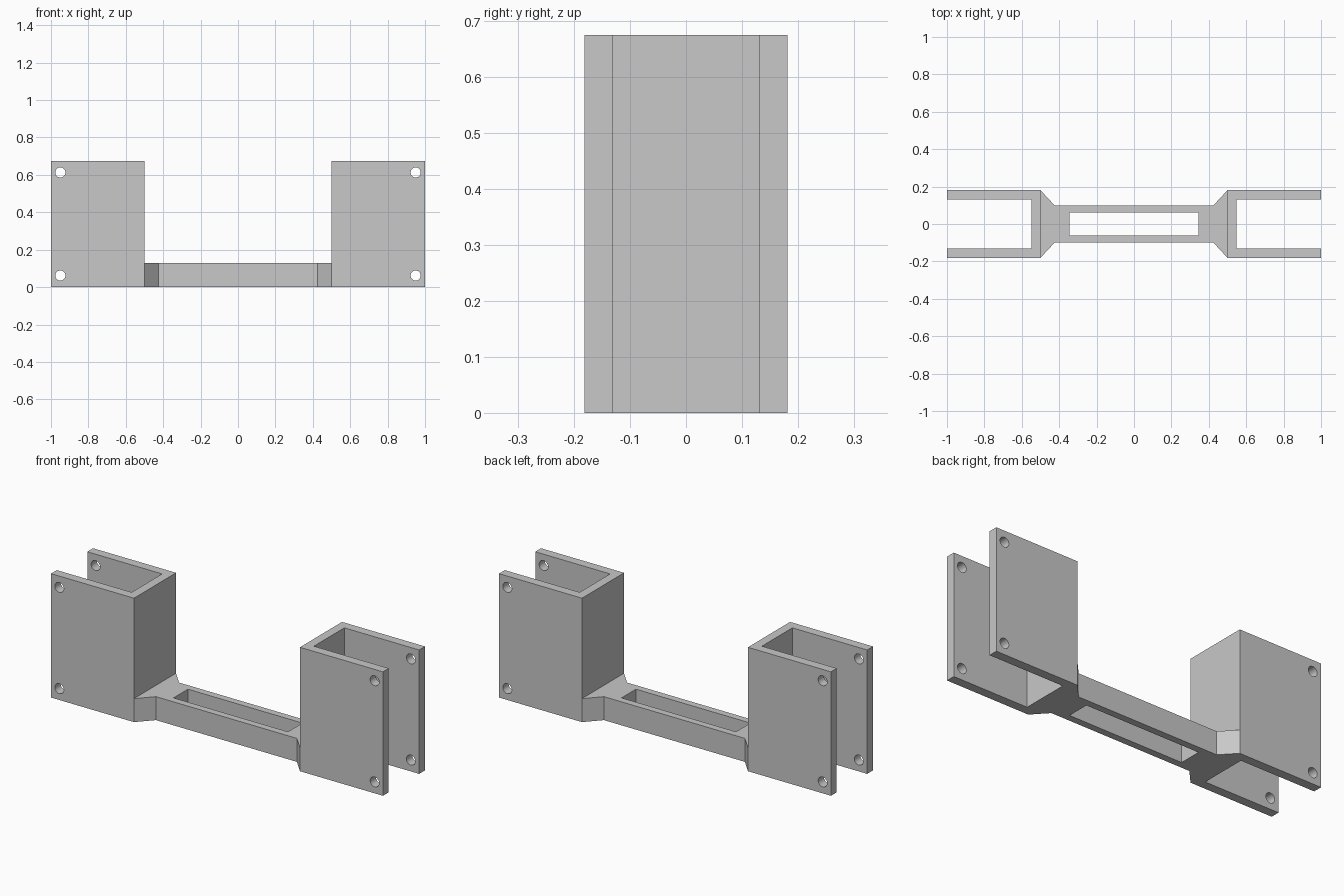
import bpy
import bmesh
import math
from mathutils import Matrix

default = bpy.data.objects.get("Cube")
if default:
    bpy.data.objects.remove(default, do_unlink=True)

HEIGHT = 0.675       # socket height
BAR_HEIGHT = 0.128   # bridge height
HALF_DEPTH = 0.181   # socket outer half depth
INNER_DEPTH = 0.131  # socket inner half depth

grey = bpy.data.materials.new("plain grey")
grey.use_nodes = True
colour = (0.58, 0.58, 0.58, 1)
grey.diffuse_color = colour
grey.node_tree.nodes["Principled BSDF"].inputs["Base Color"].default_value = colour


def add_object(name, bm):
    bmesh.ops.recalc_face_normals(bm, faces=bm.faces[:])
    mesh = bpy.data.meshes.new(name)
    bm.to_mesh(mesh)
    bm.free()
    mesh.materials.append(grey)
    obj = bpy.data.objects.new(name, mesh)
    bpy.context.collection.objects.link(obj)
    return obj


def prism(name, outline, z0, z1):
    """Extrude a plan outline upward."""
    bm = bmesh.new()
    face = bm.faces.new([bm.verts.new((x, y, z0)) for x, y in outline])
    top = bmesh.ops.extrude_face_region(bm, geom=[face])["geom"]
    verts = [v for v in top if isinstance(v, bmesh.types.BMVert)]
    bmesh.ops.translate(bm, verts=verts, vec=(0, 0, z1 - z0))
    return add_object(name, bm)


def cut(obj, cutter):
    """Subtract the cutter, then discard it."""
    cutter.hide_render = True
    mod = obj.modifiers.new("cut", "BOOLEAN")
    mod.operation = "DIFFERENCE"
    mod.solver = "EXACT"
    mod.object = cutter
    bpy.context.view_layer.objects.active = obj
    bpy.ops.object.modifier_apply(modifier=mod.name)
    bpy.data.objects.remove(cutter, do_unlink=True)


def smooth(obj):
    bpy.ops.object.select_all(action="DESELECT")
    obj.select_set(True)
    bpy.context.view_layer.objects.active = obj
    bpy.ops.object.shade_smooth_by_angle(angle=math.radians(30))


# U-shaped sockets, open outward, with screw holes through both cheeks
for name, side in (("left_socket", 1), ("right_socket", -1)):
    half = [(1, HALF_DEPTH), (0.5, HALF_DEPTH)]
    inner = [(0.549, INNER_DEPTH), (1, INNER_DEPTH)]
    outline = (half + [(x, -y) for x, y in reversed(half)]
               + [(x, -y) for x, y in reversed(inner)] + inner)
    socket = prism(name, [(side * x, y) for x, y in outline], 0, HEIGHT)
    bm = bmesh.new()
    for z in (0.062, HEIGHT - 0.062):
        bmesh.ops.create_cone(
            bm, cap_ends=True, segments=32, radius1=0.027, radius2=0.027, depth=0.6,
            matrix=Matrix.Translation((side * 0.95, 0, z)) @ Matrix.Rotation(math.pi / 2, 4, "X"))
    cut(socket, add_object("hole_cutter", bm))
    smooth(socket)

# Bridge with flared ends and a long slot
quarter = [(0.5, HALF_DEPTH), (0.425, 0.1)]
upper = quarter + [(-x, y) for x, y in reversed(quarter)]
bridge = prism("bridge", upper + [(-x, -y) for x, y in upper], 0, BAR_HEIGHT)
slot = [(0.345, 0.062), (-0.345, 0.062), (-0.345, -0.062), (0.345, -0.062)]
cut(bridge, prism("slot_cutter", slot, -0.1, 0.3))
